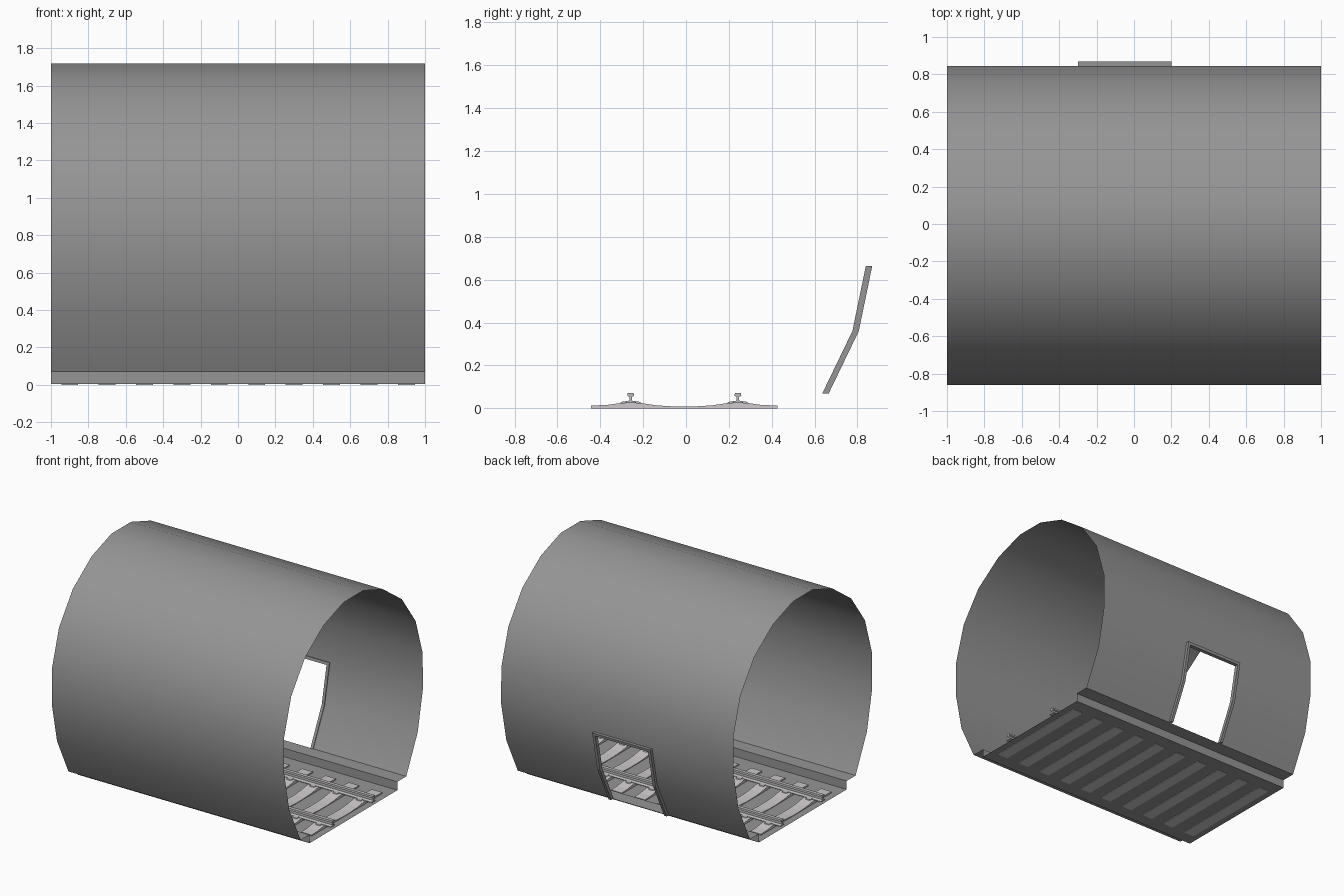
import bpy, bmesh
from mathutils import Vector

old = bpy.data.objects.get("Cube")
if old:
    bpy.data.objects.remove(old)

CY = -0.008                      # centre line of the tunnel
DOOR = (-0.3, 0.2)               # doorway extent along x


def material(name, color):
    m = bpy.data.materials.new(name)
    m.use_nodes = True
    m.diffuse_color = (*color, 1)
    m.node_tree.nodes["Principled BSDF"].inputs["Base Color"].default_value = (*color, 1)
    return m


CONCRETE = material("concrete grey", (0.3, 0.3, 0.3))
SLEEPER = material("pale concrete", (0.62, 0.59, 0.61))
STEEL = material("rail steel", (0.5, 0.49, 0.5))


def finish(name, bm, mat, recalc=True):
    if recalc:
        bmesh.ops.recalc_face_normals(bm, faces=bm.faces[:])
    mesh = bpy.data.meshes.new(name)
    bm.to_mesh(mesh)
    bm.free()
    mesh.materials.append(mat)
    ob = bpy.data.objects.new(name, mesh)
    bpy.context.collection.objects.link(ob)
    return ob


def prism(bm, profile, x0, x1):
    """Extrude a closed (y, z) outline along x, with capped ends."""
    rings = [[bm.verts.new((x, y, z)) for y, z in profile] for x in (x0, x1)]
    n = len(profile)
    for i in range(n):
        j = (i + 1) % n
        bm.faces.new((rings[0][i], rings[0][j], rings[1][j], rings[1][i]))
    bm.faces.new(rings[0])
    bm.faces.new(rings[1][::-1])


# Tunnel lining: thin sheet with floor, side ledges and doorway
jambs = [(0.65, 0.07), (0.79, 0.36), (0.853, 0.665)]
half = [(0.54, 0.004), (0.54, 0.07)] + jambs + [
    (0.852, 0.95), (0.765, 1.235), (0.595, 1.47), (0.365, 1.635), (0.12, 1.719)]
outline = half + [(-y, z) for y, z in reversed(half)]
bm = bmesh.new()
columns = [[bm.verts.new((x, y + CY, z)) for y, z in outline] for x in (-1, *DOOR, 1)]
for c in range(3):
    for i in range(len(outline)):
        if c == 1 and i in (2, 3):       # doorway opening
            continue
        j = (i + 1) % len(outline)
        bm.faces.new((columns[c][i], columns[c + 1][i], columns[c + 1][j], columns[c][j]))
bmesh.ops.recalc_face_normals(bm, faces=bm.faces[:])
roof = max(bm.faces, key=lambda f: f.calc_center_median().z)
if roof.normal.z < 0:
    bmesh.ops.reverse_faces(bm, faces=bm.faces[:])
lining = finish("tunnel_lining", bm, CONCRETE, False)
bpy.context.view_layer.objects.active = lining
lining.select_set(True)
bpy.ops.object.shade_smooth_by_angle(angle=0.6)
lining.select_set(False)

# Door frame: two bent jambs and a lintel
inner = [(y + CY - 0.006, z) for y, z in jambs]
outer = [(y + CY + 0.024, z) for y, z in jambs]
bm = bmesh.new()
prism(bm, inner + outer[::-1], DOOR[0], DOOR[0] + 0.022)
prism(bm, inner + outer[::-1], DOOR[1] - 0.022, DOOR[1])
top = Vector(jambs[2])
low = top.lerp(Vector(jambs[1]), 0.07)
prism(bm, [(p.x + CY + d, p.y) for p, d in
           ((low, -0.006), (low, 0.024), (top, 0.024), (top, -0.006))],
      DOOR[0] + 0.022, DOOR[1] - 0.022)
finish("door_frame", bm, CONCRETE)

# Sleepers: dished in the middle, raised under the rails
crown = [(0.435, 0.013), (0.36, 0.016), (0.29, 0.026), (0.21, 0.026), (0.13, 0.014), (0.05, 0.009)]
upper = crown + [(-y, z) for y, z in reversed(crown)]
sleeper = [(y + CY, z) for y, z in [(-0.435, 0), (0.435, 0)] + upper]
centres = [-0.9 + 0.2 * i for i in range(10)]
bm = bmesh.new()
for x in centres:
    prism(bm, sleeper, x - 0.045, x + 0.045)
finish("sleepers", bm, SLEEPER)

# Rails: foot, web and head
side = [(0.024, 0.024), (0.024, 0.029), (0.006, 0.037), (0.006, 0.054), (0.016, 0.058), (0.014, 0.072)]
section = side + [(-y, z) for y, z in reversed(side)]
for name, s in (("left_side_rail", 1), ("right_side_rail", -1)):
    bm = bmesh.new()
    prism(bm, [(y + CY + 0.25 * s, z) for y, z in section], -1, 1)
    finish(name, bm, STEEL)

# Rail clips on both sides of each rail
bm = bmesh.new()
for x in centres:
    for s in (-0.25, 0.25):
        for d in (-1, 1):
            clip = [(0.018, 0.024), (0.05, 0.022), (0.045, 0.03), (0.018, 0.034)]
            prism(bm, [(s + CY + d * y, z) for y, z in clip], x - 0.02, x + 0.02)
finish("rail_clips", bm, STEEL)
